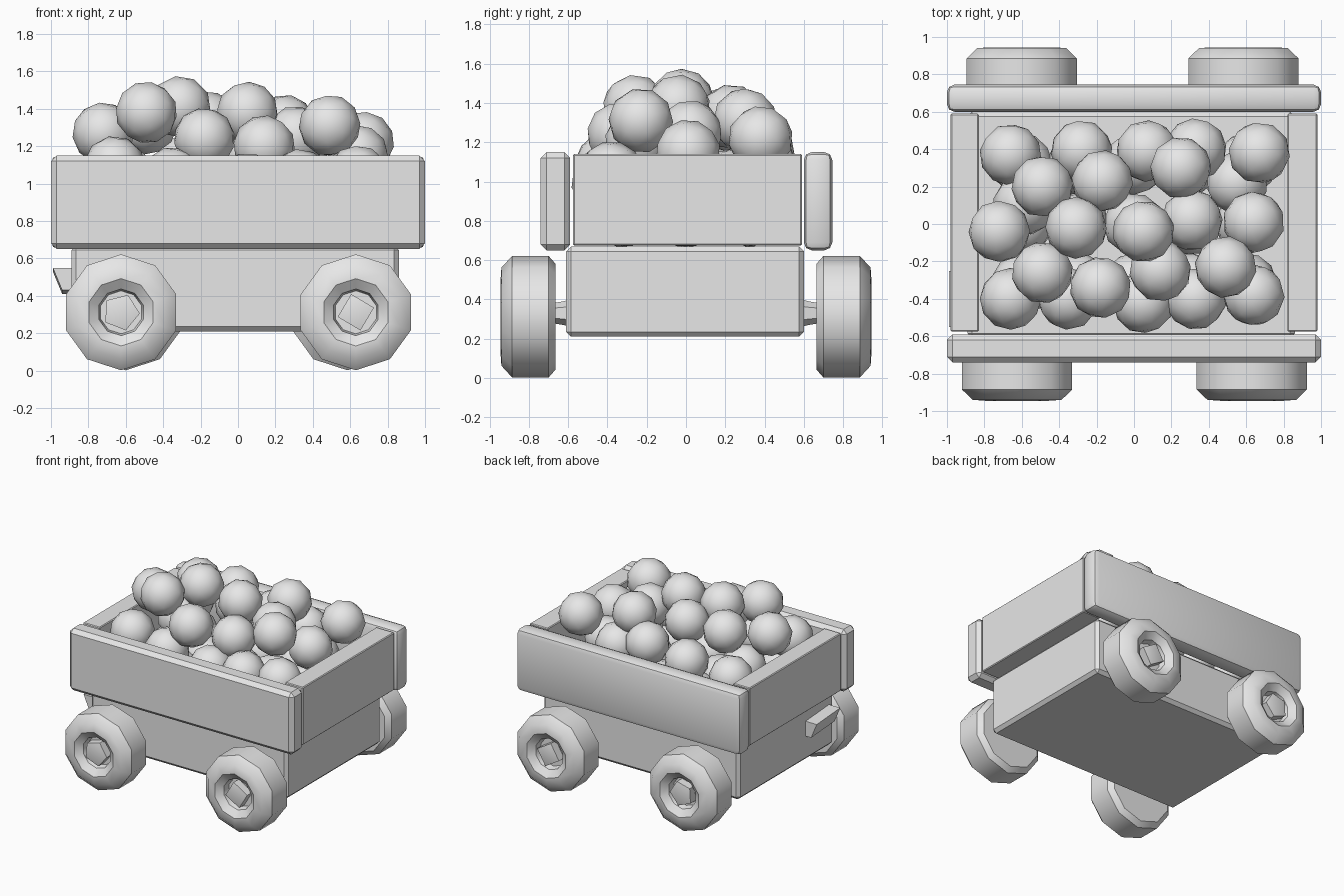
import bpy, bmesh, math, random
from mathutils import Matrix, Euler

if "Cube" in bpy.data.objects:
    bpy.data.objects.remove(bpy.data.objects["Cube"])

random.seed(4)
grey = bpy.data.materials.new("grey")
grey.diffuse_color = (0.8, 0.8, 0.8, 1)
grey.use_nodes = True
grey.node_tree.nodes["Principled BSDF"].inputs["Base Color"].default_value = grey.diffuse_color


def finish(name, bm, angle=35):
    bmesh.ops.recalc_face_normals(bm, faces=bm.faces)
    me = bpy.data.meshes.new(name)
    bm.to_mesh(me)
    bm.free()
    me.materials.append(grey)
    ob = bpy.data.objects.new(name, me)
    bpy.context.collection.objects.link(ob)
    bpy.ops.object.select_all(action='DESELECT')
    ob.select_set(True)
    bpy.context.view_layer.objects.active = ob
    bpy.ops.object.shade_smooth_by_angle(angle=math.radians(angle))
    return ob


def box(name, x, y, z, bevel=0.03, segments=2):
    bm = bmesh.new()
    bmesh.ops.create_cube(bm, size=1)
    for v in bm.verts:
        for i, (lo, hi) in enumerate((x, y, z)):
            v.co[i] = lo if v.co[i] < 0 else hi
    if bevel:
        bmesh.ops.bevel(bm, geom=bm.edges[:], offset=bevel, segments=segments,
                        profile=0.5, affect='EDGES')
    return finish(name, bm)


def lathe(name, profile, sides, centre, outward, start=0.0):
    """Rings of (axial, radius) turned about the y axis."""
    bm = bmesh.new()
    rings = []
    for a, r in profile:
        ring = []
        for i in range(sides):
            t = start + math.tau * i / sides
            ring.append(bm.verts.new((centre[0] + r * math.sin(t),
                                      centre[1] + outward * a,
                                      centre[2] - r * math.cos(t))))
        rings.append(ring)
    for p, q in zip(rings, rings[1:]):
        for i in range(sides):
            j = (i + 1) % sides
            bm.faces.new((p[i], p[j], q[j], q[i]))
    bm.faces.new(rings[0])
    bm.faces.new(rings[-1])
    return finish(name, bm, 40)


# Cargo tray planks
box("front_plank", (-1.0, 1.0), (-0.74, -0.59), (0.65, 1.15), 0.03, 1)
box("back_plank", (-1.0, 1.0), (0.60, 0.745), (0.65, 1.15), 0.04, 2)
box("left_plank", (-0.98, -0.83), (-0.575, 0.59), (0.675, 1.14), 0.006, 1)
box("right_plank", (0.82, 0.98), (-0.575, 0.59), (0.675, 1.14), 0.006, 1)

# Lower body, which also closes the tray floor
box("lower_body", (-0.89, 0.86), (-0.61, 0.60), (0.21, 0.67), 0.025, 1)

# Small tow hook on the left end
hook = box("tow_hook", (-0.99, -0.87), (-0.55, -0.25), (0.43, 0.55), 0)
for v in hook.data.vertices:
    if v.co.z < 0.5 and v.co.x < -0.9:
        v.co.x += 0.05
    if v.co.y > -0.4:
        v.co.z -= 0.02

# Wheels with recessed hubs, and axle stubs
tyre = [(0.0, 0.20), (0.0, 0.27), (0.035, 0.31), (0.22, 0.31), (0.275, 0.25),
        (0.28, 0.18), (0.24, 0.125), (0.19, 0.115)]
hub = [(0.18, 0.10), (0.255, 0.10), (0.262, 0.07)]
axle = [(-0.12, 0.08), (-0.04, 0.06), (0.02, 0.05)]
for label, x, side, plug in (("front_left", -0.625, -1, 5), ("front_right", 0.63, -1, 4),
                             ("back_left", -0.60, 1, 5), ("back_right", 0.585, 1, 4)):
    c = (x, side * 0.665, 0.312)
    lathe(label + "_tyre", tyre, 10, c, side)
    lathe(label + "_hub", hub, plug, c, side, 0.25)
    lathe(label + "_axle", axle, 6, (x, c[1], 0.33), side)

# Heap of balls: visible upper layers
heap = [
    (-0.66, 0.37, 1.06), (-0.28, 0.39, 1.10), (0.07, 0.39, 1.15), (0.33, 0.40, 1.08),
    (0.67, 0.38, 1.22), (0.25, 0.30, 1.31), (-0.49, 0.20, 1.32), (-0.17, 0.23, 1.33),
    (0.31, 0.02, 1.25), (0.64, 0.01, 1.15), (0.05, -0.04, 1.38), (-0.31, -0.02, 1.41),
    (-0.72, -0.04, 1.27), (-0.49, -0.26, 1.38), (-0.18, -0.34, 1.24), (0.14, -0.25, 1.20),
    (0.49, -0.23, 1.31), (0.64, -0.38, 1.04), (-0.66, -0.40, 1.09), (-0.35, -0.40, 1.03),
    (0.05, -0.42, 1.00), (0.33, -0.40, 1.02), (0.55, 0.22, 1.00), (-0.59, 0.10, 1.03),
]
# Bottom layer resting on the floor
heap += [(-0.6 + 0.3 * i, -0.32 + 0.32 * j, 0.83) for i in range(5) for j in range(3)]
bm = bmesh.new()
for p in heap:
    turn = Euler([random.uniform(0, math.tau) for _ in range(3)]).to_matrix().to_4x4()
    bmesh.ops.create_icosphere(bm, subdivisions=2, radius=0.166,
                               matrix=Matrix.Translation(p) @ turn)
finish("ball_heap", bm, 60)
